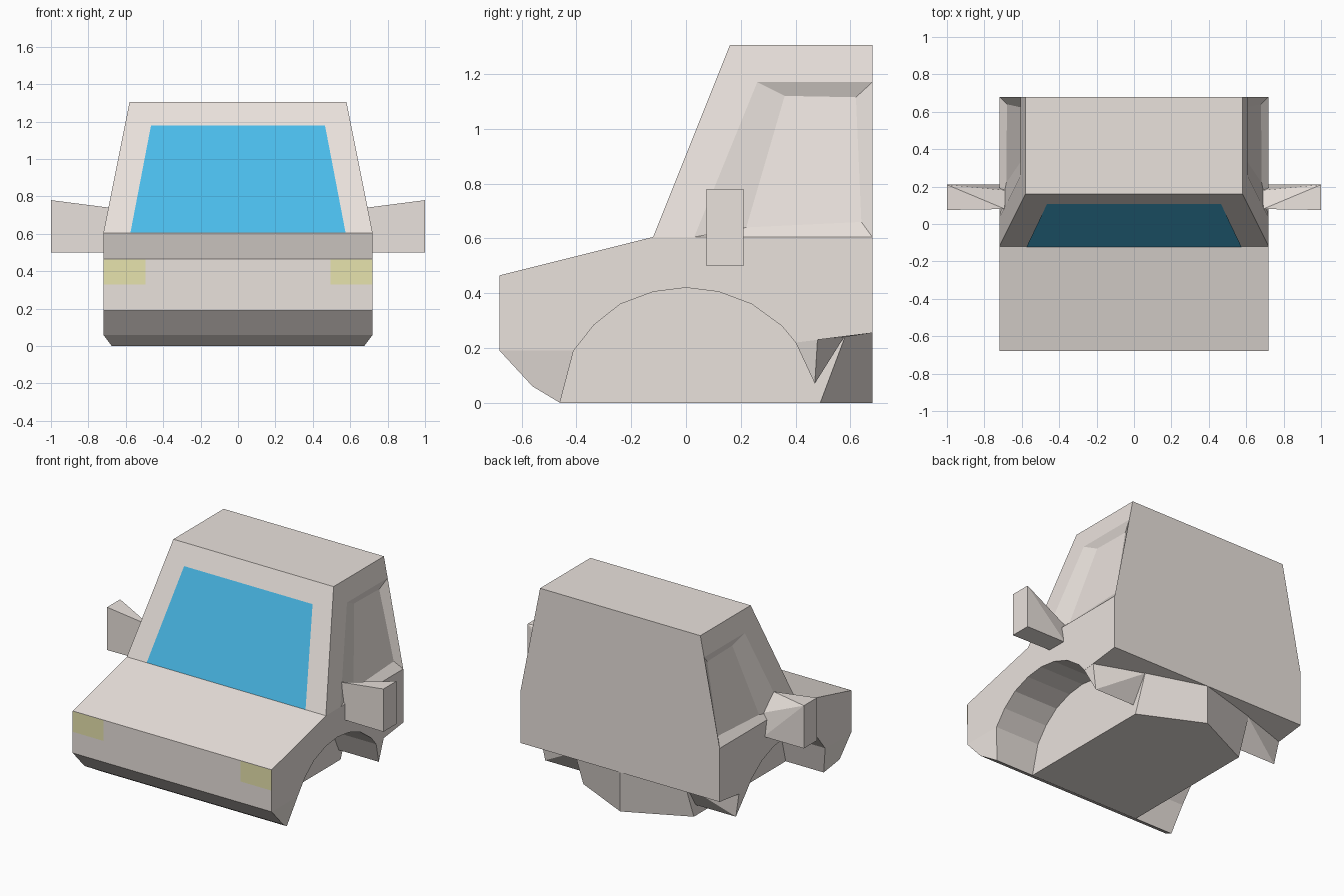
import bpy, bmesh

if "Cube" in bpy.data.objects:
    bpy.data.objects.remove(bpy.data.objects["Cube"])


def material(name, rgb):
    m = bpy.data.materials.new(name)
    m.diffuse_color = (*rgb, 1)
    m.use_nodes = True
    m.node_tree.nodes["Principled BSDF"].inputs["Base Color"].default_value = m.diffuse_color
    return m


paint = material("paint", (0.82, 0.76, 0.72))
glass = material("glass", (0.07, 0.5, 0.82))
lamp = material("lamp", (0.80, 0.77, 0.42))


def build(name, mat, faces=(), hull=(), mirror=True):
    """Make an object from face loops and/or the hull of some points."""
    bm = bmesh.new()
    for loop in faces:
        bm.faces.new([bm.verts.new(p) for p in loop])
    if hull:
        bmesh.ops.convex_hull(bm, input=[bm.verts.new(p) for p in hull])
    bmesh.ops.remove_doubles(bm, verts=bm.verts, dist=0.0005)
    bmesh.ops.recalc_face_normals(bm, faces=bm.faces)
    me = bpy.data.meshes.new(name)
    bm.to_mesh(me)
    bm.free()
    me.materials.append(mat)
    ob = bpy.data.objects.new(name, me)
    bpy.context.collection.objects.link(ob)
    if mirror:
        ob.modifiers.new("mirror", 'MIRROR').use_clip = True
    return ob


W = 0.72    # half width of the body
IN = 0.40   # half width between the wheel wells


def at(x, pts):
    return [(x, y, z) for y, z in pts]


def strip(pts, x0, x1):
    """Quads that run across the cab along a side-view path."""
    return [[(x0, *a), (x0, *b), (x1, *b), (x1, *a)] for a, b in zip(pts, pts[1:])]


def side(y, z, depth=0):
    """Point on the leaning upper side of the cab."""
    return (W - 0.2 * (z - 0.605) - depth, y, z)


# Side-view outlines
arch = [(-.41, .19), (-.335, .285), (-.24, .36), (-.12, .405), (0, .42),
        (.12, .405), (.24, .36), (.35, .28), (.40, .22)]
front = [(-.68, .19), (-.68, .465), (-.12, .605)]
rear = [(.03, .605), (.68, .605), (.68, .255)]

faces = []
# Lower side with wheel arch, hood and nose
faces.append(at(W, front + rear + arch[::-1]))
faces += strip(front, 0, W)
# Windscreen wall, roof and back wall
A, B, C, D = side(-.12, .605), side(.16, 1.305), side(.68, 1.305), side(.68, .605)
faces.append([(0, -.12, .605), A, B, (0, .16, 1.305)])
faces.append([(0, .16, 1.305), B, C, (0, .68, 1.305)])
win = [side(.03, .605), side(.26, 1.17), side(.68, 1.17), D]
faces.append([(0, .68, 1.305), C, win[2], D, (W, .68, .255), (0, .68, .255)])
# Upper side around the shallow recessed window
faces += [[A, win[0], win[1], B], [B, win[1], win[2], C]]
pane = [side(.22, .64, .03), side(.36, 1.12, .03), side(.62, 1.115, .03), side(.64, .66, .03)]
faces += [[win[i], win[(i + 1) % 4], pane[(i + 1) % 4], pane[i]] for i in range(4)]
faces.append(pane)
# Wheel well: arch band and inner wall
faces += strip(arch, IN, W)
faces.append(at(IN, [(-.46, 0)] + arch + [(.58, .24), (.49, 0)]))
# Pointed belly and rear floor
tip, tip_top = (0, .68, 0), (0, .68, .255)
faces.append([(0, -.46, 0), (IN, -.46, 0), (IN, .49, 0), tip])
faces.append([(IN, .49, 0), tip, tip_top, (IN, .58, .24)])
faces.append([(W, .40, .22), (W, .68, .255), tip_top, (IN, .58, .24), (IN, .40, .22)])
# Sloping chin under the nose
chin = [(W, -.68, .19), (W, -.56, .06), (.675, -.46, 0)]
for a, b in zip(chin, chin[1:]):
    faces.append([a, b, (0, *b[1:]), (0, *a[1:])])
faces.append(chin + [(W, -.41, .19)])
faces.append([chin[2], (W, -.41, .19), (IN, -.41, .19), (IN, -.46, 0)])
build("cab_body", paint, faces)

# Wedge-shaped flap behind each wheel well
build("wheel_flap", paint, hull=[(W, .40, .22), (W, .48, .235), (.39, .58, .245),
                                 (.39, .40, .22), (.69, .47, .07), (.39, .47, .07)])

# Side mirrors, tapering towards the doors
build("side_mirror", paint, hull=[(1, .075, .5), (1, .21, .5), (1, .21, .78), (1, .075, .78),
                                  (.69, .08, .5), (.71, .21, .5), (.69, .18, .64), (.69, .08, .74)])

# Windscreen pane and headlights, laid just over the body
e = 0.003
build("windscreen", glass, [[(-.575, -.12 - e, .607), (.575, -.12 - e, .607),
                             (.465, .11 - e, 1.18), (-.465, .11 - e, 1.18)]], mirror=False)
build("headlight", lamp, [[(.495, -.68 - e, .33), (W, -.68 - e, .33),
                           (W, -.68 - e, .464), (.495, -.68 - e, .464)]])
